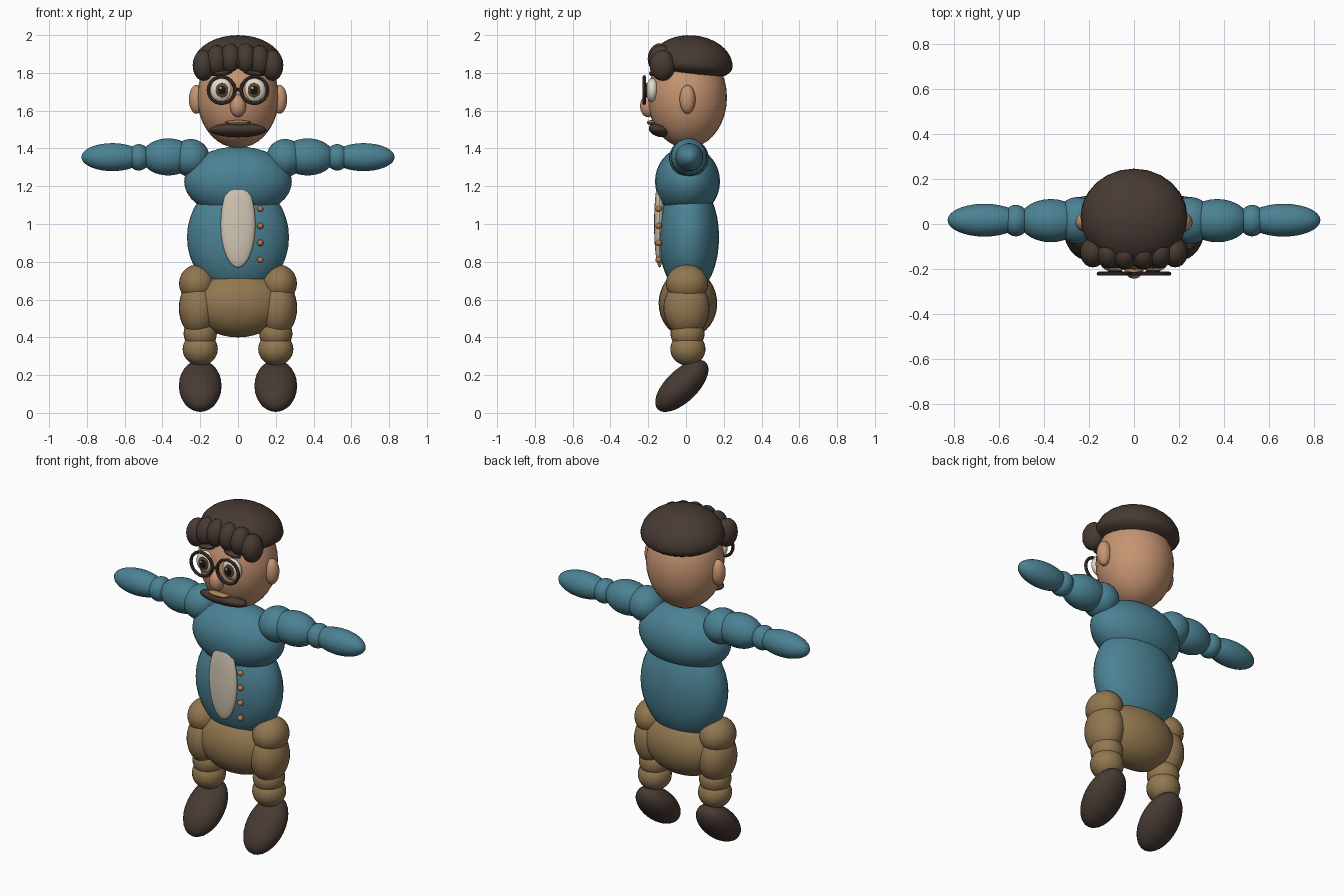
import bpy, math

if "Cube" in bpy.data.objects:
    bpy.data.objects.remove(bpy.data.objects["Cube"])


def material(name, rgb):
    """Flat colour given as sRGB bytes, stored as linear."""
    m = bpy.data.materials.new(name)
    lin = [(c / 255 / 12.92) if c < 11 else ((c / 255 + 0.055) / 1.055) ** 2.4 for c in rgb]
    m.diffuse_color = (*lin, 1)
    m.use_nodes = True
    m.node_tree.nodes["Principled BSDF"].inputs["Base Color"].default_value = m.diffuse_color
    return m


TEAL = material("teal_knit", (75, 130, 148))
SKIN = material("skin", (198, 148, 114))
DARK = material("dark_brown", (71, 58, 51))
KHAKI = material("khaki", (146, 119, 80))
CREAM = material("cream", (210, 200, 180))
WHITE = material("eye_white", (225, 218, 200))
IRIS = material("iris_brown", (92, 70, 50))
BLACK = material("pupil_black", (25, 22, 20))
LIP = material("lip_tan", (176, 132, 84))
COPPER = material("copper", (176, 120, 80))


def finish(name, mat):
    o = bpy.context.object
    o.name = name
    o.data.materials.append(mat)
    bpy.ops.object.shade_smooth_by_angle()
    return o


def blob(name, mat, loc, rad, rot=(0, 0, 0), seg=28, rings=18):
    """Ellipsoid with the given centre, radii and rotation in degrees."""
    bpy.ops.mesh.primitive_uv_sphere_add(segments=seg, ring_count=rings, radius=1)
    o = bpy.context.object
    for v in o.data.vertices:
        v.co.x *= rad[0]
        v.co.y *= rad[1]
        v.co.z *= rad[2]
    o.location = loc
    o.rotation_euler = [math.radians(a) for a in rot]
    return finish(name, mat)


def pair(name, mat, loc, rad, rot=(0, 0, 0), **kw):
    """Left and right copies mirrored across x."""
    for side, s in (("left", 1), ("right", -1)):
        blob(f"{name}_{side}", mat, (s * loc[0], loc[1], loc[2]), rad,
             (rot[0], s * rot[1], s * rot[2]), **kw)


# Torso and hips
blob("chest", TEAL, (0, 0.008, 1.225), (0.285, 0.172, 0.185))
blob("belly", TEAL, (0, 0.015, 0.93), (0.27, 0.16, 0.306))
blob("shirt_front", CREAM, (0, -0.14, 1.0), (0.092, 0.029, 0.23))
blob("hips", KHAKI, (0, 0.01, 0.58), (0.25, 0.155, 0.18))
for i in range(4):
    blob(f"button_{i}", COPPER, (0.118, -0.145, 1.08 - 0.09 * i), (0.017,) * 3, seg=14, rings=8)

# Arms
pair("shoulder", TEAL, (0.25, 0.015, 1.35), (0.1, 0.105, 0.1))
pair("upper_arm", TEAL, (0.37, 0.015, 1.355), (0.14, 0.096, 0.098))
pair("elbow", TEAL, (0.525, 0.015, 1.353), (0.06, 0.07, 0.07))
pair("forearm", TEAL, (0.665, 0.017, 1.354), (0.164, 0.073, 0.074))

# Legs and shoes
pair("hip_joint", KHAKI, (0.215, 0.005, 0.685), (0.097, 0.112, 0.1))
pair("thigh", KHAKI, (0.21, 0.003, 0.555), (0.103, 0.122, 0.15))
pair("knee", KHAKI, (0.2, 0.008, 0.42), (0.088, 0.09, 0.088))
pair("shin", KHAKI, (0.2, 0.01, 0.338), (0.093, 0.093, 0.088))
pair("shoe", DARK, (0.2, -0.022, 0.143), (0.113, 0.178, 0.085), (44, 0, 0))

# Head and ears
blob("head", SKIN, (0, 0.007, 1.67), (0.216, 0.21, 0.268))
pair("ear", SKIN, (0.22, 0.008, 1.66), (0.04, 0.042, 0.076))

# Hair cap: tall dome above, shallow underside
hair = blob("hair_cap", DARK, (0, 0.03, 1.845), (0.238, 0.217, 0.154), (-5, 0, 0), seg=24)
for v in hair.data.vertices:
    if v.co.z < 0:
        v.co.z *= 0.52

# Row of fringe curls
for x, y, z in ((0.04, -0.135, 1.875), (0.113, -0.13, 1.865), (0.183, -0.125, 1.84)):
    pair(f"fringe_{int(x * 1000)}", DARK, (x, y, z), (0.057, 0.068, 0.082), seg=20, rings=12)

# Face
blob("nose", SKIN, (0, -0.2, 1.625), (0.042, 0.043, 0.06))
blob("mustache", DARK, (0, -0.138, 1.497), (0.152, 0.06, 0.036), (-14, 0, 0))
blob("lip", LIP, (0, -0.18, 1.537), (0.07, 0.028, 0.013), seg=20, rings=10)
pair("eyebrow", DARK, (0.085, -0.175, 1.797), (0.055, 0.022, 0.013), (0, 8, 0), seg=16, rings=8)

# Eyes, layered from white to highlight
pair("eyeball", WHITE, (0.087, -0.178, 1.708), (0.06, 0.034, 0.064))
pair("iris", IRIS, (0.085, -0.208, 1.708), (0.033, 0.008, 0.038), seg=20, rings=10)
pair("pupil", BLACK, (0.085, -0.214, 1.708), (0.02, 0.006, 0.024), seg=16, rings=8)
for s in (1, -1):
    blob("eye_glint", WHITE, (s * 0.085 - 0.008, -0.219, 1.72), (0.007, 0.003, 0.007), seg=12, rings=6)

# Spectacles: two rims and a bridge
for side, s in (("left", 1), ("right", -1)):
    bpy.ops.mesh.primitive_torus_add(location=(s * 0.087, -0.221, 1.709), major_radius=0.07,
                                     minor_radius=0.009, major_segments=32, minor_segments=8,
                                     rotation=(math.pi / 2, 0, 0))
    finish(f"spectacle_rim_{side}", DARK)
bpy.ops.mesh.primitive_cylinder_add(vertices=10, radius=0.008, depth=0.04,
                                    location=(0, -0.221, 1.712), rotation=(0, math.pi / 2, 0))
finish("spectacle_bridge", DARK)
